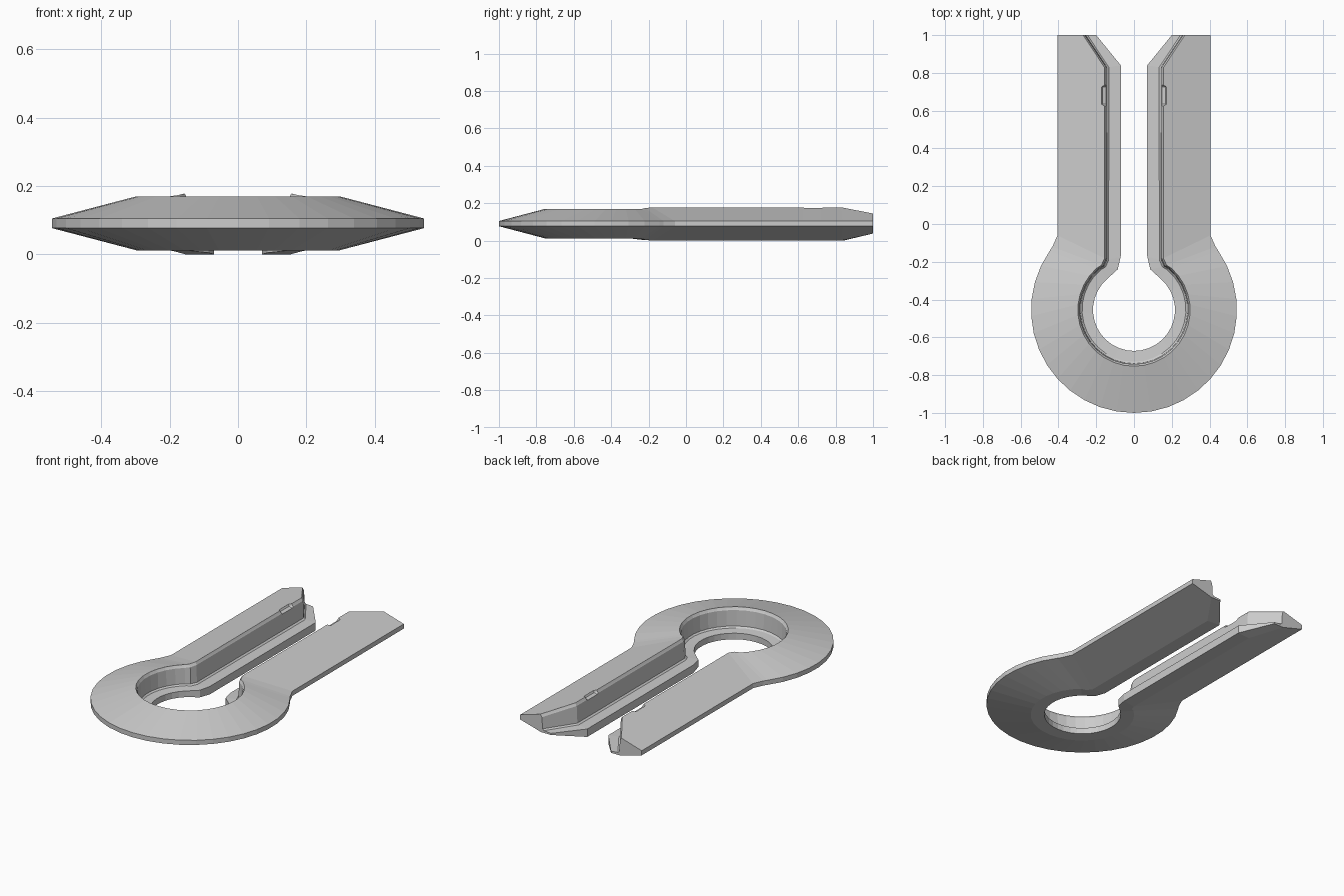
import bpy, bmesh
from math import sin, cos, radians
from mathutils import Vector

if "Cube" in bpy.data.objects:
    bpy.data.objects.remove(bpy.data.objects["Cube"])

CY = -0.455                      # ring centre


def polar(r, deg):
    a = radians(deg)
    return (r * cos(a), CY + r * sin(a))


# Stations along one half: outer edge, slot wall, lip edge, top z, bottom z, rim notch
stations = [((.405, 1), (.26, 1), (.20, 1), .145, .038, 0),
            ((.405, .84), (.147, .83), (.07, .84), .178, 0, 0)]
for y, n in ((.735, 0), (.725, .016), (.635, .016), (.625, 0)):
    stations.append(((.405, y), (.147, y), (.07, y), .178 - n * .29, 0, n))
stations += [((.405, -.06), (.147, -.185), (.07, -.17), .178, 0, 0),
             ((.432, -.12), (.163, -.222), (.086, -.24), .174, .005, 0)]
STEPS = 13
for i in range(STEPS + 1):
    t = i / STEPS
    a_in = 49 + (-90 - 49) * t
    a_out = 35 + (-90 - 35) * t
    stations.append((polar(.545, a_out), polar(.288, a_in), polar(.217, a_in), .17, .011, 0))


def section(outer, wall, lip, zt, zb, notch):
    o, w, l = Vector(outer), Vector(wall), Vector(lip)
    u = (o - w).normalized()
    shelf = .052
    pts = [(o, .077), (o, .105),
           (w + u * (.010 + notch), zt),            # top rim
           (w + u * (.004 + notch), zt - .010),     # rim chamfer
           (w, zt - .016),                          # wall top
           (w - u * .004, shelf + .008),            # wall foot
           (w - u * .014, shelf),                   # shelf
           (l, shelf - .004), (l, zb),              # lip edge
           (w + u * .006, zb)]                      # underside
    return [(max(p.x, 0), p.y, z) for p, z in pts]


# Keyhole clip body: swept half, mirrored
bm = bmesh.new()
rings = [[bm.verts.new(p) for p in section(*s)] for s in stations]
n = len(rings[0])
for a, b in zip(rings, rings[1:]):
    for j in range(n):
        k = (j + 1) % n
        bm.faces.new((a[j], a[k], b[k], b[j]))
bm.faces.new(rings[0])           # arm tip
for v in rings[-1]:
    v.co.x = 0
bmesh.ops.recalc_face_normals(bm, faces=bm.faces)
# Orient outwards: the tip face must look along +y
bm.normal_update()
tip = max(bm.faces, key=lambda f: f.calc_center_median().y)
if tip.normal.y < 0:
    bmesh.ops.reverse_faces(bm, faces=bm.faces)

mesh = bpy.data.meshes.new("keyhole_clip")
bm.to_mesh(mesh)
bm.free()
clip = bpy.data.objects.new("keyhole_clip", mesh)
bpy.context.collection.objects.link(clip)
mirror = clip.modifiers.new("mirror", 'MIRROR')
mirror.use_axis[0] = True
mirror.use_clip = True
mirror.merge_threshold = .0005
